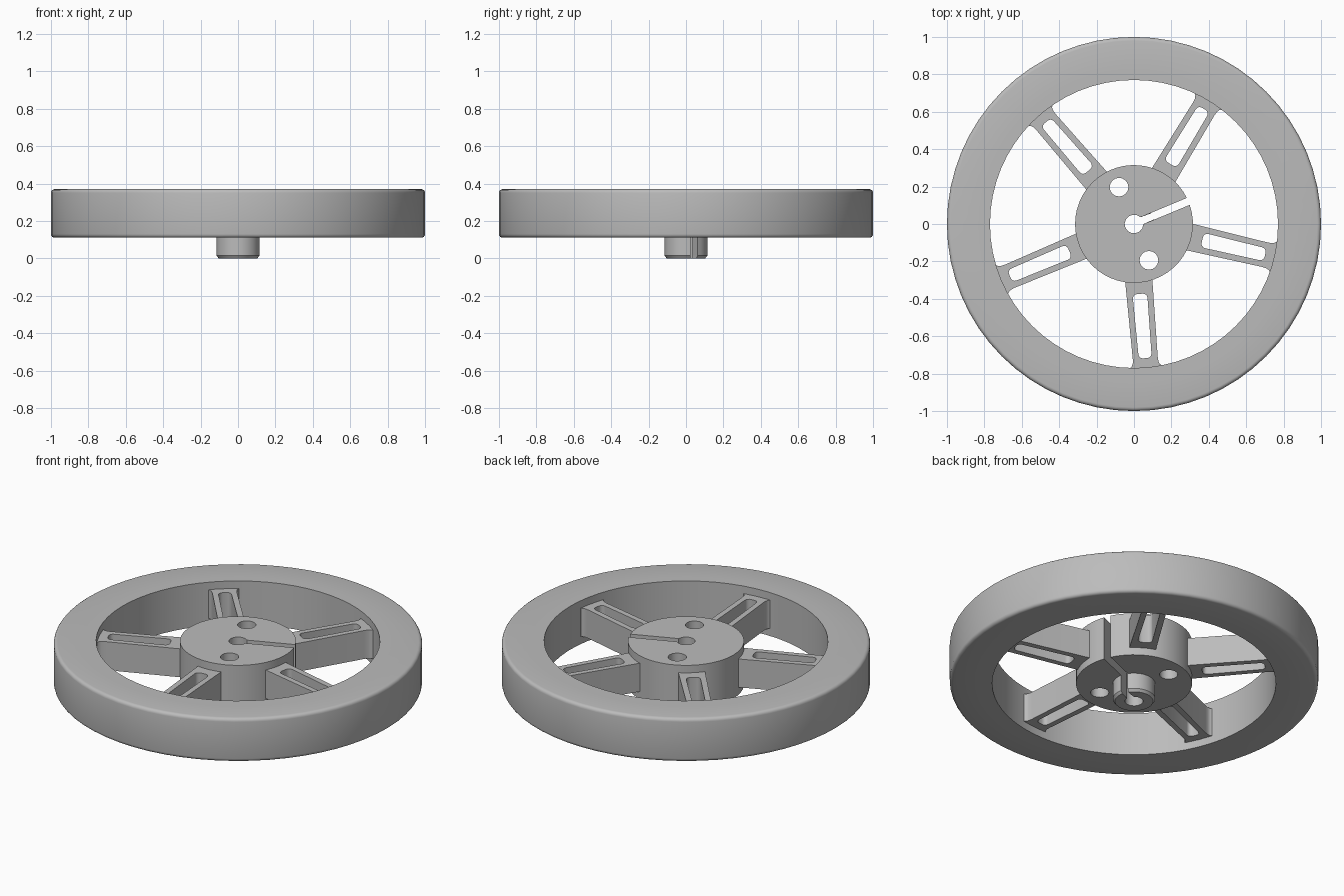
import bpy, bmesh
from math import sin, cos, pi, radians, asin

if "Cube" in bpy.data.objects:
    bpy.data.objects.remove(bpy.data.objects["Cube"])

grey = bpy.data.materials.new("plain_grey")
grey.use_nodes = True
grey.diffuse_color = (0.5, 0.5, 0.5, 1)
grey.node_tree.nodes["Principled BSDF"].inputs["Base Color"].default_value = (0.5, 0.5, 0.5, 1)

LOW, HIGH = 0.11, 0.37
SLOT_ANGLE = radians(22.6)


def finish(name, mesh):
    bm = bmesh.new()
    bm.from_mesh(mesh)
    bmesh.ops.remove_doubles(bm, verts=bm.verts, dist=0.0001)
    bmesh.ops.recalc_face_normals(bm, faces=bm.faces)
    bm.to_mesh(mesh)
    bm.free()
    mesh.materials.clear()
    mesh.materials.append(grey)
    obj = bpy.data.objects.new(name, mesh)
    bpy.context.collection.objects.link(obj)
    bpy.ops.object.select_all(action="DESELECT")
    obj.select_set(True)
    bpy.context.view_layer.objects.active = obj
    bpy.ops.object.shade_smooth_by_angle(angle=radians(30))
    return obj


def plate(name, loops, z0, z1):
    """Extrude an outline with holes between two heights."""
    curve = bpy.data.curves.new(name, "CURVE")
    curve.dimensions, curve.fill_mode = "2D", "BOTH"
    curve.extrude = (z1 - z0) / 2
    for loop in loops:
        spline = curve.splines.new("POLY")
        spline.points.add(len(loop) - 1)
        for point, (x, y) in zip(spline.points, loop):
            point.co = (x, y, 0, 1)
        spline.use_cyclic_u = True
    helper = bpy.data.objects.new("outline_helper", curve)
    bpy.context.collection.objects.link(helper)
    deps = bpy.context.evaluated_depsgraph_get()
    mesh = bpy.data.meshes.new_from_object(helper.evaluated_get(deps))
    bpy.data.objects.remove(helper)
    for v in mesh.vertices:
        v.co.z += (z0 + z1) / 2
    return finish(name, mesh)


def ring(name, profile, count):
    """Revolve a closed (radius, height) profile."""
    n = len(profile)
    verts = [(r * cos(2 * pi * i / count), r * sin(2 * pi * i / count), z)
             for i in range(count) for r, z in profile]
    faces = [(i * n + j, i * n + (j + 1) % n,
              (i + 1) % count * n + (j + 1) % n, (i + 1) % count * n + j)
             for i in range(count) for j in range(n)]
    mesh = bpy.data.meshes.new(name)
    mesh.from_pydata(verts, [], faces)
    return finish(name, mesh)


def arc(cx, cy, r, a0, a1, steps):
    return [(cx + r * cos(a0 + (a1 - a0) * i / steps),
             cy + r * sin(a0 + (a1 - a0) * i / steps)) for i in range(steps + 1)]


def circle(cx, cy, r, steps=16):
    return arc(cx, cy, r, 0, 2 * pi, steps)[:-1]


def split_disc(radius, bore=0.05, half=0.02, steps=48):
    """Disc whose bore opens to the outside through a radial slot."""
    a, b = asin(half / radius), asin(half / bore)
    return (arc(0, 0, radius, SLOT_ANGLE + a, SLOT_ANGLE + 2 * pi - a, steps)
            + arc(0, 0, bore, SLOT_ANGLE + 2 * pi - b, SLOT_ANGLE + b, 12))


# Tyre with rounded outer edges, and the rim inside it
round_edge = 0.02
tyre = [(0.83, LOW)]
tyre += arc(1 - round_edge, LOW + round_edge, round_edge, -pi / 2, 0, 4)
tyre += arc(1 - round_edge, HIGH - round_edge, round_edge, 0, pi / 2, 4)
tyre += [(0.83, HIGH)]
ring("tyre", tyre, 64)
ring("rim", [(0.77, LOW), (0.83, LOW), (0.83, HIGH), (0.77, HIGH)], 64)

# Hub with two round holes
plate("hub", [split_disc(0.315), circle(-0.08, 0.197, 0.05), circle(0.08, -0.194, 0.05)],
      LOW, HIGH)

# Shaft boss under the hub, with a chamfered lower end
plate("shaft_boss", [split_disc(0.115, steps=32)], 0.015, LOW)
tip = plate("shaft_boss_tip", [split_disc(0.115, steps=32)], 0, 0.015)
for v in tip.data.vertices:
    if v.co.z < 0.005 and v.co.xy.length > 0.1:
        v.co.xy *= 0.9

# Five spokes, each a frame around a rounded slot and flared at the rim
side = [(0.29, 0.073), (0.72, 0.067), (0.742, 0.069), (0.757, 0.075), (0.764, 0.083), (0.78, 0.083)]
outline = side + [(x, -y) for x, y in reversed(side)]
corner = 0.024
window = []
for k, (x, y) in enumerate([(0.72, 0.035), (0.375, 0.039), (0.375, -0.039), (0.72, -0.035)]):
    cx = x - corner if x > 0.5 else x + corner
    cy = y - corner if y > 0 else y + corner
    window += arc(cx, cy, corner, k * pi / 2, (k + 1) * pi / 2, 4)

for k in range(5):
    spoke = plate(f"spoke_{k + 1}", [outline, window], 0.155, 0.325)
    spoke.rotation_euler.z = radians(-85.2 + 72 * k)
